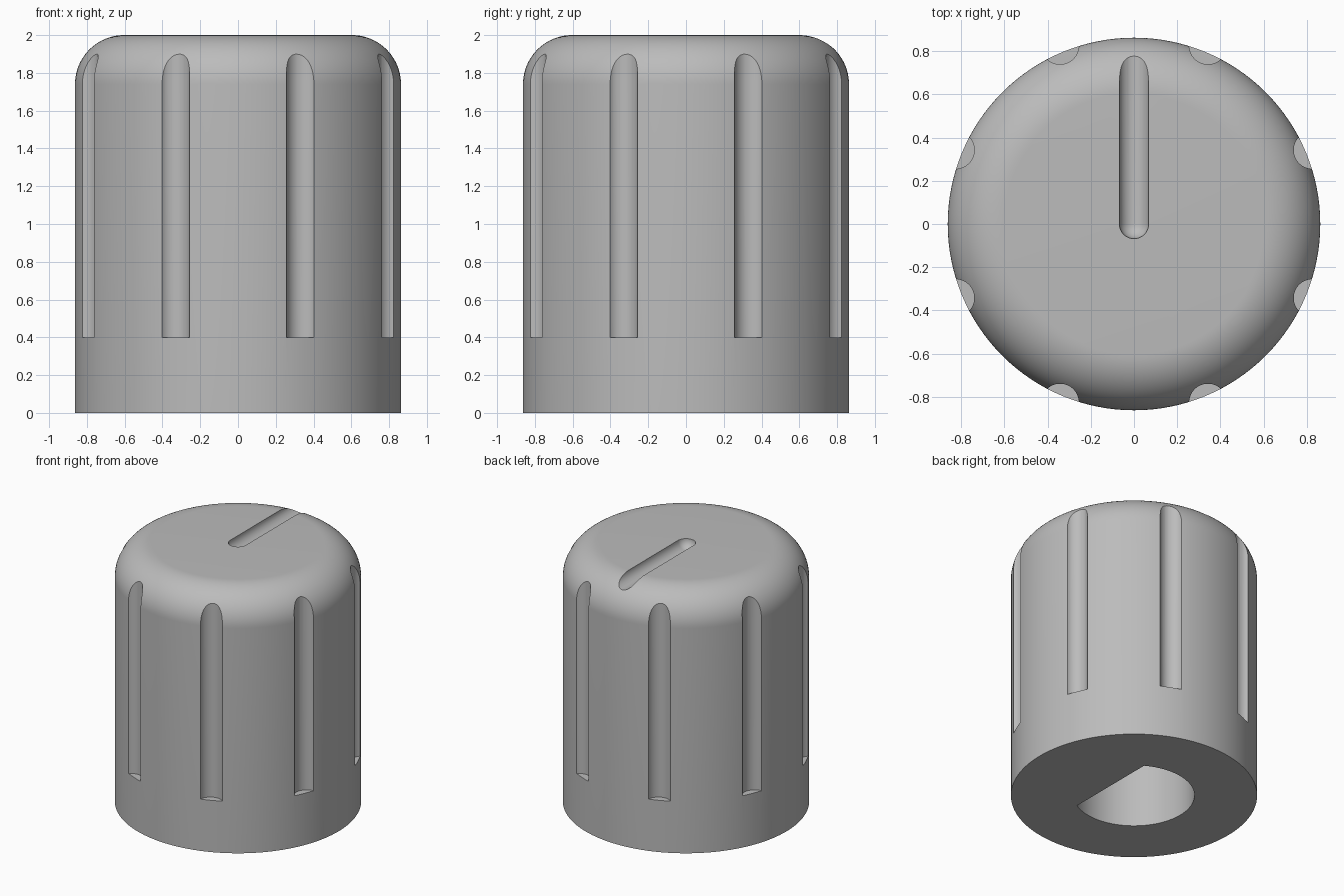
import bpy, bmesh
from math import pi, sin, cos, acos, radians

if "Cube" in bpy.data.objects:
    bpy.data.objects.remove(bpy.data.objects["Cube"])

HEIGHT, RADIUS, FILLET = 2.0, 0.863, 0.26
SEGMENTS = 128

grey = bpy.data.materials.new("plain grey")
grey.use_nodes = True
grey.diffuse_color = (0.5, 0.5, 0.5, 1)
grey.node_tree.nodes["Principled BSDF"].inputs["Base Color"].default_value = (0.5, 0.5, 0.5, 1)


def finish(name, bm):
    bmesh.ops.recalc_face_normals(bm, faces=bm.faces)
    mesh = bpy.data.meshes.new(name)
    bm.to_mesh(mesh)
    bm.free()
    mesh.materials.append(grey)
    obj = bpy.data.objects.new(name, mesh)
    bpy.context.collection.objects.link(obj)
    return obj


def prism(name, outline, z0, z1):
    """Extrude a flat outline upwards from z0 to z1."""
    bm = bmesh.new()
    face = bm.faces.new([bm.verts.new((x, y, z0)) for x, y in outline])
    top = bmesh.ops.extrude_face_region(bm, geom=[face])["geom"]
    verts = [v for v in top if isinstance(v, bmesh.types.BMVert)]
    bmesh.ops.translate(bm, verts=verts, vec=(0, 0, z1 - z0))
    return finish(name, bm)


def arc(cx, cy, r, start, end, steps):
    angles = [start + (end - start) * i / steps for i in range(steps + 1)]
    return [(cx + r * cos(a), cy + r * sin(a)) for a in angles]


def lathe(name, profile, segments):
    """Spin an (r, z) profile that starts and ends on the axis."""
    bm = bmesh.new()
    verts = [bm.verts.new((r, 0, z)) for r, z in profile]
    edges = [bm.edges.new(pair) for pair in zip(verts, verts[1:])]
    bmesh.ops.spin(bm, geom=verts + edges, cent=(0, 0, 0), axis=(0, 0, 1),
                   angle=2 * pi, steps=segments, use_duplicate=False)
    bmesh.ops.remove_doubles(bm, verts=bm.verts, dist=1e-5)
    flat = [e for e in bm.edges if all(abs(v.co.z - e.verts[0].co.z) < 1e-6 for v in e.verts)
            and any(v.co.xy.length < 1e-5 for v in e.verts)]
    bmesh.ops.dissolve_edges(bm, edges=flat, use_verts=False)
    return finish(name, bm)


# Knob body with rounded shoulder
shoulder = arc(RADIUS - FILLET, HEIGHT - FILLET, FILLET, 0, pi / 2, 20)
knob = lathe("knob_body", [(0, 0), (RADIUS, 0)] + shoulder + [(0, HEIGHT)], SEGMENTS)

cutters = []

# Eight round grip grooves, open through the shoulder
for k in range(8):
    a = radians(22.5 + 45 * k)
    ring = arc(0.895 * cos(a), 0.895 * sin(a), 0.087, a, a + 2 * pi, 40)[:-1]
    cutters.append(prism("groove_cutter", ring, 0.4, 2.2))

# Pointer slot: a round-ended rod lying along the top towards the back
R = 0.068
cap = arc(0, 0, R, -pi / 2, 0, 10)
slot = lathe("slot_cutter", [(0, -R)] + cap[1:] + [(R, 1.0), (0, 1.0)], 32)
slot.rotation_euler = (-pi / 2, 0, 0)
slot.location = (0, 0, HEIGHT)
cutters.append(slot)

# D-shaped shaft hole from below, flat on the +x side
HOLE, FLAT = 0.424, 0.215
half = acos(FLAT / HOLE)
cutters.append(prism("shaft_hole_cutter", arc(0, 0, HOLE, half, 2 * pi - half, 64), -0.2, 1.2))

# Cut everything and discard the helpers
bpy.context.view_layer.objects.active = knob
for cutter in cutters:
    cutter.hide_render = True
    mod = knob.modifiers.new("cut", "BOOLEAN")
    mod.operation, mod.solver, mod.object = "DIFFERENCE", "EXACT", cutter
    bpy.ops.object.modifier_apply(modifier=mod.name)
for cutter in cutters:
    bpy.data.objects.remove(cutter)

bpy.ops.object.select_all(action="DESELECT")
knob.select_set(True)
bpy.ops.object.shade_smooth_by_angle(angle=radians(25))
